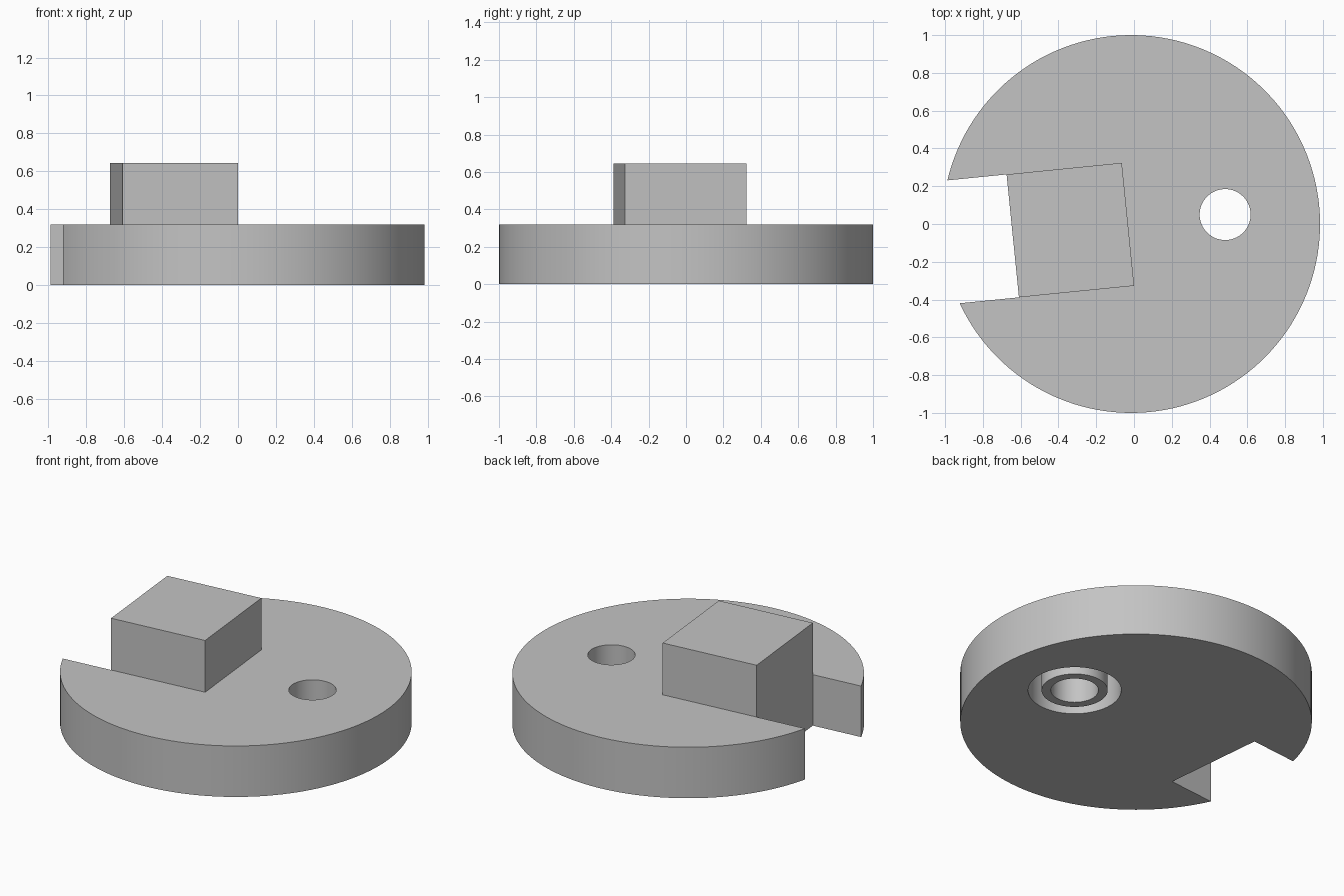
import bpy
import bmesh
from math import asin, cos, pi, radians, sin, tau

if "Cube" in bpy.data.objects:
    bpy.data.objects.remove(bpy.data.objects["Cube"])

TURN = 0.1                      # whole part is turned slightly about z
THICK, TOP = 0.32, 0.645        # disc top and block top
HALF = 0.327                    # half width of slot and block
BLOCK_OUT, BLOCK_IN = -0.63, -0.017
PIVOT = (0.5, 0.0)              # hole centre

grey = bpy.data.materials.new("plain_grey")
grey.use_nodes = True
grey.diffuse_color = (0.55, 0.55, 0.55, 1)
grey.node_tree.nodes["Principled BSDF"].inputs["Base Color"].default_value = grey.diffuse_color


def prism(name, outline, z0, z1):
    """Closed solid from a flat outline, placed in the turned frame."""
    bm = bmesh.new()
    face = bm.faces.new([bm.verts.new((x, y, z0)) for x, y in outline])
    side = bmesh.ops.extrude_face_region(bm, geom=[face], use_keep_orig=True)["geom"]
    for v in side:
        if isinstance(v, bmesh.types.BMVert):
            v.co.z = z1
    bmesh.ops.recalc_face_normals(bm, faces=bm.faces)
    mesh = bpy.data.meshes.new(name)
    bm.to_mesh(mesh)
    bm.free()
    obj = bpy.data.objects.new(name, mesh)
    obj.location.x = -0.015
    obj.rotation_euler.z = TURN
    mesh.materials.append(grey)
    bpy.context.collection.objects.link(obj)
    return obj


def circle(radius, count=64):
    return [(PIVOT[0] + radius * cos(tau * i / count),
             PIVOT[1] + radius * sin(tau * i / count)) for i in range(count)]


def cut(target, cutter):
    mod = target.modifiers.new("cut", 'BOOLEAN')
    mod.operation, mod.solver, mod.object = 'DIFFERENCE', 'EXACT', cutter
    bpy.context.view_layer.objects.active = target
    bpy.ops.object.modifier_apply(modifier=mod.name)
    bpy.data.objects.remove(cutter)


# Disc with a straight slot open to the rim
end = pi - asin(HALF)
steps = 128
rim = [(cos(a), sin(a)) for a in (-end + 2 * end * i / steps for i in range(steps + 1))]
disc = prism("slotted_disc", rim + [(BLOCK_OUT, HALF), (BLOCK_OUT, -HALF)], 0, THICK)

# Annular recess underneath leaves a bushing around the through hole
recess = prism("recess_cutter", circle(0.265), -0.1, 0.235)
cut(recess, prism("bushing_core", circle(0.188), -0.2, 0.4))
cut(disc, recess)
cut(disc, prism("hole_cutter", circle(0.135), -0.2, 0.5))

# Raised block at the inner end of the slot
block = prism("raised_block", [(BLOCK_OUT, -HALF), (BLOCK_IN, -HALF),
                               (BLOCK_IN, HALF), (BLOCK_OUT, HALF)], THICK, TOP)

# Smooth round walls, sharp corners
bpy.ops.object.select_all(action='DESELECT')
disc.select_set(True)
bpy.context.view_layer.objects.active = disc
bpy.ops.object.shade_smooth_by_angle(angle=radians(30))
